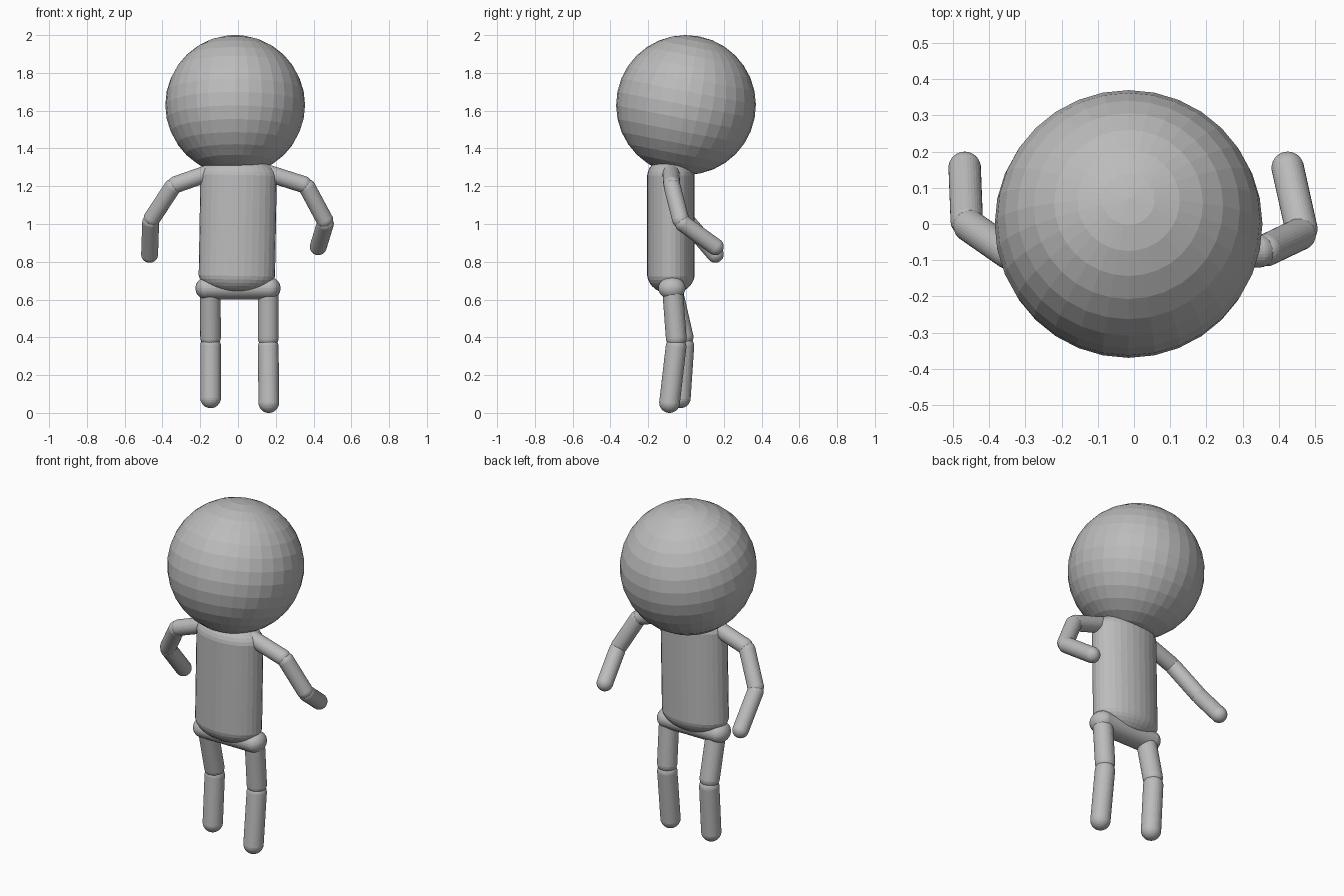
import bpy
import bmesh
import math
from mathutils import Vector, Matrix

cube = bpy.data.objects.get("Cube")
if cube:
    bpy.data.objects.remove(cube, do_unlink=True)

grey = bpy.data.materials.new("plain grey")
grey.use_nodes = True
GREY = (0.5, 0.5, 0.5, 1)
grey.diffuse_color = GREY
grey.node_tree.nodes["Principled BSDF"].inputs["Base Color"].default_value = GREY


def finish(bm, name):
    mesh = bpy.data.meshes.new(name)
    bm.to_mesh(mesh)
    bm.free()
    mesh.materials.append(grey)
    obj = bpy.data.objects.new(name, mesh)
    bpy.context.collection.objects.link(obj)
    return obj


def capsule(name, start, end, radius, cap=None, squash=1.0):
    """Round-ended limb between two cap centres; squash scales local y."""
    start, end = Vector(start), Vector(end)
    axis = end - start
    cap = cap or radius
    bm = bmesh.new()
    bmesh.ops.create_uvsphere(bm, u_segments=32, v_segments=17, radius=1)
    # Split the sphere at its middle band and stretch it along the axis
    for v in bm.verts:
        upper = v.co.z > 0
        v.co = Vector((v.co.x * radius, v.co.y * radius * squash, v.co.z * cap))
        if upper:
            v.co.z += axis.length
    turn = Vector((0, 0, 1)).rotation_difference(axis.normalized()).to_matrix().to_4x4()
    bm.transform(Matrix.Translation(start) @ turn)
    return finish(bm, name)


def chain(side, names, joints, radius, gap):
    """Limb of capsules whose rounded ends stop just short of each joint."""
    last = len(names) - 1
    for i, name in enumerate(names):
        a, b = Vector(joints[i]), Vector(joints[i + 1])
        step = (b - a).normalized() * gap
        capsule(side + "_" + name, a + step * (i > 0), b - step * (i < last), radius)


# Head, leaning back a little
bm = bmesh.new()
bmesh.ops.create_uvsphere(bm, u_segments=32, v_segments=16, radius=0.37)
bm.transform(Matrix.Translation((-0.015, 0, 1.63)) @ Matrix.Rotation(-0.19, 4, "X"))
finish(bm, "head")

# Torso and hips
capsule("torso", (-0.006, -0.08, 0.735), (0.003, -0.08, 1.25), 0.203, 0.105, 0.62)
capsule("hips", (-0.165, -0.075, 0.66), (0.165, -0.075, 0.66), 0.06, squash=1.2)

# Arms: shoulder, upper arm, forearm
arm = ("shoulder", "upper_arm", "forearm")
chain("left", arm, [(0.14, -0.08, 1.275), (0.36, -0.075, 1.205),
                    (0.465, -0.025, 1.01), (0.425, 0.155, 0.88)], 0.045, 0.015)
chain("right", arm, [(-0.14, -0.08, 1.275), (-0.34, -0.085, 1.205),
                     (-0.462, 0.0, 1.02), (-0.468, 0.155, 0.84)], 0.045, 0.015)

# Legs: thigh and shin
leg = ("thigh", "shin")
chain("left", leg, [(0.16, -0.07, 0.64), (0.16, -0.05, 0.373),
                    (0.163, -0.087, 0.055)], 0.055, 0.025)
chain("right", leg, [(-0.147, -0.07, 0.64), (-0.145, -0.01, 0.378),
                     (-0.145, -0.03, 0.08)], 0.055, 0.025)
